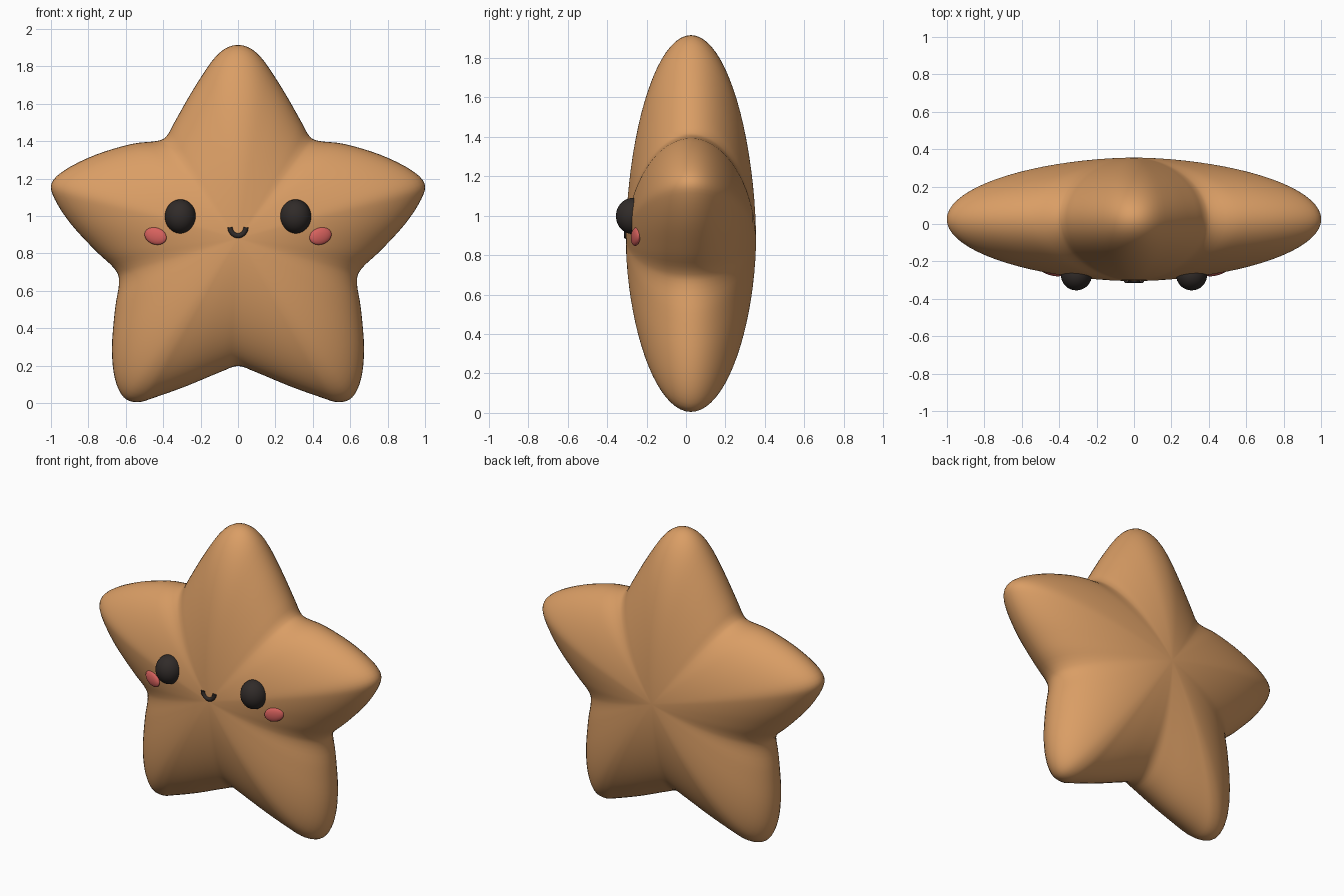
import bpy, bmesh, math
from mathutils import Vector

if "Cube" in bpy.data.objects:
    bpy.data.objects.remove(bpy.data.objects["Cube"])


def material(name, rgb):
    m = bpy.data.materials.new(name)
    m.diffuse_color = (*rgb, 1)
    m.use_nodes = True
    m.node_tree.nodes["Principled BSDF"].inputs["Base Color"].default_value = m.diffuse_color
    return m


ORANGE = material("orange", (0.70, 0.34, 0.13))
BLACK = material("black", (0.03, 0.024, 0.022))
PINK = material("pink", (0.68, 0.12, 0.11))

# Right half of the star outline (x, z), from top tip to bottom valley
HALF = [(0, 1.915), (.107, 1.866), (.225, 1.70), (.335, 1.51), (.38, 1.43),
        (.43, 1.402), (.57, 1.385), (.76, 1.328), (.92, 1.25), (.997, 1.175),
        (.98, 1.09), (.893, .957), (.76, .813), (.662, .72), (.636, .647),
        (.658, .50), (.674, .29), (.658, .13), (.61, .03), (.535, .005),
        (.44, .032), (.278, .09), (.09, .168), (0, .198)]
CENTRE_Z, MID_Y, DEPTH, POWER = 0.88, 0.025, 0.33, 1.8


def smooth_loop(pts, steps):
    """Closed Catmull-Rom curve through the points."""
    out, n = [], len(pts)
    for i in range(n):
        a, b, c, d = (Vector(pts[(i + k) % n]) for k in (-1, 0, 1, 2))
        for j in range(steps):
            t = j / steps
            out.append(0.5 * (2 * b + (c - a) * t + (2 * a - 5 * b + 4 * c - d) * t * t
                              + (3 * b - a - 3 * c + d) * t ** 3))
    return out


# Puffy star body: outline scaled in rings from the front pole to the back pole
outline = smooth_loop(HALF + [(-x, z) for x, z in HALF[-2:0:-1]], 4)
RINGS = 40
bm = bmesh.new()
front = bm.verts.new((0, MID_Y - DEPTH, CENTRE_Z))
back = bm.verts.new((0, MID_Y + DEPTH, CENTRE_Z))
rings = []
for k in range(1, RINGS):
    a = math.pi * k / RINGS
    s = math.sin(a) ** (2 / POWER)
    y = MID_Y - DEPTH * math.cos(a)
    rings.append([bm.verts.new((p.x * s, y, CENTRE_Z + (p.y - CENTRE_Z) * s)) for p in outline])
n = len(outline)
for i in range(n):
    j = (i + 1) % n
    bm.faces.new((front, rings[0][i], rings[0][j]))
    bm.faces.new((back, rings[-1][j], rings[-1][i]))
    for r, q in zip(rings, rings[1:]):
        bm.faces.new((r[i], q[i], q[j], r[j]))
bmesh.ops.recalc_face_normals(bm, faces=bm.faces)
for f in bm.faces:
    f.smooth = True
mesh = bpy.data.meshes.new("star_body")
bm.to_mesh(mesh)
bm.free()
mesh.materials.append(ORANGE)
bpy.context.collection.objects.link(bpy.data.objects.new("star_body", mesh))


def ellipsoid(name, loc, size, rot, mat):
    bpy.ops.mesh.primitive_uv_sphere_add(segments=32, ring_count=20, location=loc, rotation=rot)
    o = bpy.context.object
    o.name = name
    o.scale = size
    o.data.materials.append(mat)
    bpy.ops.object.shade_smooth()


# Eyes and cheeks, mirrored left and right
for side, sx in (("left", -1), ("right", 1)):
    ellipsoid(side + "_eye", (sx * .308, -.272, .998), (.083, .083, .091), (0, 0, 0), BLACK)
    ellipsoid(side + "_cheek", (sx * .441, -.255, .893), (.062, .02, .045),
              (0, sx * math.radians(-17), sx * math.radians(15)), PINK)

# Smile: half-circle tube
curve = bpy.data.curves.new("mouth", 'CURVE')
curve.dimensions = '3D'
curve.bevel_depth = .0135
curve.bevel_resolution = 4
curve.use_fill_caps = True
spline = curve.splines.new('POLY')
spline.points.add(16)
for i, p in enumerate(spline.points):
    a = math.pi * (1 + i / 16)
    p.co = (.042 * math.cos(a), -.302, .94 + .045 * math.sin(a), 1)
spline.use_smooth = True
curve.materials.append(BLACK)
bpy.context.collection.objects.link(bpy.data.objects.new("mouth", curve))
